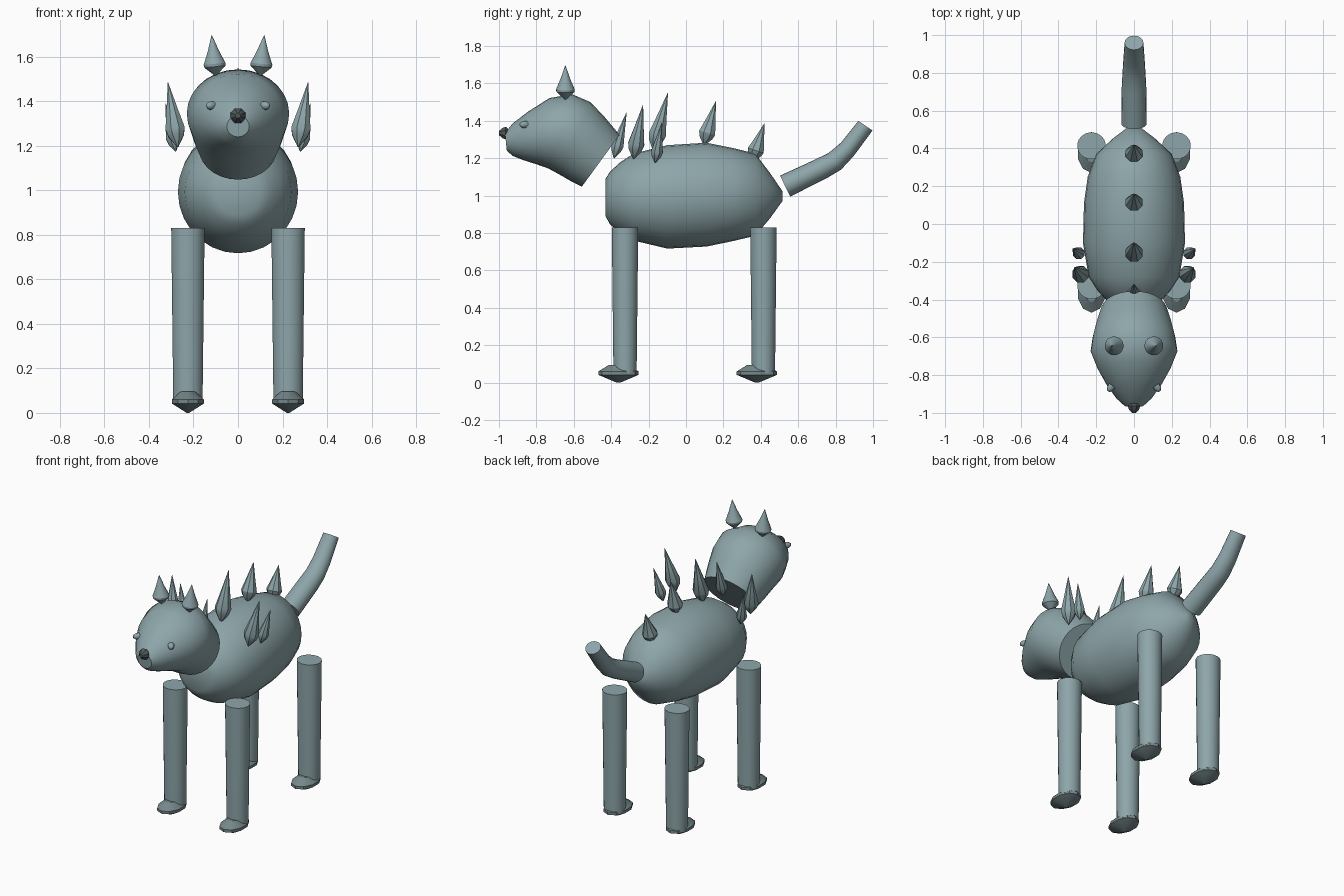
import bpy, bmesh, math
from mathutils import Vector

if "Cube" in bpy.data.objects:
    bpy.data.objects.remove(bpy.data.objects["Cube"])


def material(name, rgb):
    m = bpy.data.materials.new(name)
    m.diffuse_color = (*rgb, 1)
    m.use_nodes = True
    m.node_tree.nodes["Principled BSDF"].inputs["Base Color"].default_value = m.diffuse_color
    return m


HIDE = material("blue grey hide", (0.27, 0.38, 0.40))
PAW = material("dark grey paw", (0.18, 0.245, 0.255))
NOSE = material("charcoal nose", (0.08, 0.10, 0.10))


def finish(name, bm, mat, angle=40):
    bmesh.ops.recalc_face_normals(bm, faces=bm.faces[:])
    me = bpy.data.meshes.new(name)
    bm.to_mesh(me)
    bm.free()
    me.materials.append(mat)
    ob = bpy.data.objects.new(name, me)
    bpy.context.collection.objects.link(ob)
    bpy.ops.object.select_all(action='DESELECT')
    ob.select_set(True)
    bpy.context.view_layer.objects.active = ob
    bpy.ops.object.shade_smooth_by_angle(angle=math.radians(angle))
    return ob


def skin(bm, rings):
    """Bridge successive closed rings with quads and cap both ends."""
    n = len(rings[0])
    for a, b in zip(rings, rings[1:]):
        for i in range(n):
            j = (i + 1) % n
            bm.faces.new((a[i], a[j], b[j], b[i]))
    bm.faces.new(rings[0])
    bm.faces.new(rings[-1])


def loft(name, sections, mat=HIDE, seg=28):
    """Each section: top y, top z, bottom y, bottom z, half width."""
    bm = bmesh.new()
    rings = []
    for ty, tz, by, bz, w in sections:
        top, bot = Vector((0, ty, tz)), Vector((0, by, bz))
        c, up = (top + bot) / 2, (top - bot) / 2
        ring = []
        for i in range(seg):
            a = math.tau * i / seg
            ring.append(bm.verts.new(c + up * math.sin(a) + Vector((w * math.cos(a), 0, 0))))
        rings.append(ring)
    skin(bm, rings)
    return finish(name, bm, mat)


def lathe(name, base, tip, profile, mat=HIDE, seg=8, scale=(1, 1), angle=30):
    """Turn (radius, fraction of length) points around the base-tip axis."""
    base, tip = Vector(base), Vector(tip)
    axis = tip - base
    rot = Vector((0, 0, 1)).rotation_difference(axis)
    bm = bmesh.new()
    rings = []
    for r, t in profile:
        ring = []
        for i in range(seg):
            a = math.tau * (i + 0.5) / seg
            p = Vector((r * scale[0] * math.cos(a), r * scale[1] * math.sin(a), 0))
            ring.append(bm.verts.new(base + axis * t + rot @ p))
        rings.append(ring)
    skin(bm, rings)
    return finish(name, bm, mat, angle)


# Barrel body
loft("body", [
    (-.43, 1.09, -.43, .89, .10), (-.405, 1.13, -.405, .845, .145),
    (-.35, 1.18, -.35, .80, .195), (-.28, 1.225, -.28, .76, .24),
    (-.10, 1.27, -.10, .717, .27), (.11, 1.283, .11, .728, .265),
    (.25, 1.255, .25, .757, .245), (.37, 1.225, .37, .785, .20),
    (.45, 1.12, .45, .88, .115), (.515, 1.025, .515, .97, .03)])

# Head with slanted neck end
loft("head", [
    (-.355, 1.325, -.557, 1.048, .175), (-.435, 1.42, -.62, 1.08, .20),
    (-.51, 1.50, -.68, 1.115, .218), (-.61, 1.543, -.735, 1.145, .23),
    (-.73, 1.522, -.80, 1.168, .193), (-.84, 1.452, -.87, 1.19, .143),
    (-.925, 1.388, -.925, 1.212, .092), (-.968, 1.335, -.958, 1.24, .05)])

# Nose
lathe("nose", (0, -.945, 1.335), (0, -1.0, 1.335),
      [(.02, 0), (.036, .35), (.03, .65), (.012, 1)], NOSE, 8)

# Tail
loft("tail", [
    (.503, 1.107, .557, .995, .067), (.69, 1.193, .755, 1.095, .065),
    (.765, 1.23, .83, 1.14, .061), (.83, 1.285, .895, 1.21, .057),
    (.922, 1.40, .997, 1.348, .05)], seg=20)

# Spikes along the back: base y z, tip y z, radius
SPIKE = lambda r: [(.003, 0), (r * .8, .17), (r, .28), (r * .55, .6), (.001, 1)]
for i, (by, bz, ty, tz, r) in enumerate([
        (-.385, 1.20, -.318, 1.445, .036), (-.175, 1.24, -.097, 1.55, .05),
        (.095, 1.27, .16, 1.505, .048), (.355, 1.185, .42, 1.387, .048)]):
    lathe(f"back_spike_{i + 1}", (0, by, bz), (0, ty, tz), SPIKE(r))

for side, s in (("left", 1), ("right", -1)):
    # Shoulder spikes
    lathe(f"{side}_large_shoulder_spike", (s * .27, -.28, 1.195), (s * .315, -.23, 1.485), SPIKE(.047))
    lathe(f"{side}_small_shoulder_spike", (s * .28, -.165, 1.175), (s * .325, -.13, 1.39), SPIKE(.034))
    # Horns
    lathe(f"{side}_horn", (s * .10, -.645, 1.515), (s * .118, -.645, 1.697),
          [(.004, 0), (.048, .22), (.05, .29), (.026, .6), (.001, 1)], seg=18)
    # Eyes
    lathe(f"{side}_eye", (s * .115, -.855, 1.38), (s * .137, -.885, 1.38),
          [(.02, 0), (.018, .6), (.009, 1)], seg=12, angle=60)
    # Legs and paws
    for end, ly, py in (("front", -.326, -.361), ("back", .414, .379)):
        lathe(f"{side}_{end}_leg", (s * .225, ly, .05), (s * .225, ly, .83),
              [(.064, 0), (.073, 1)], seg=20, scale=(1.04, .98))
        lathe(f"{side}_{end}_paw", (s * .225, py, 0), (s * .225, py, .10),
              [(.008, 0), (.105, .42), (.105, .6), (.05, .95)], PAW, 10, (.72, 1.03), 30)
